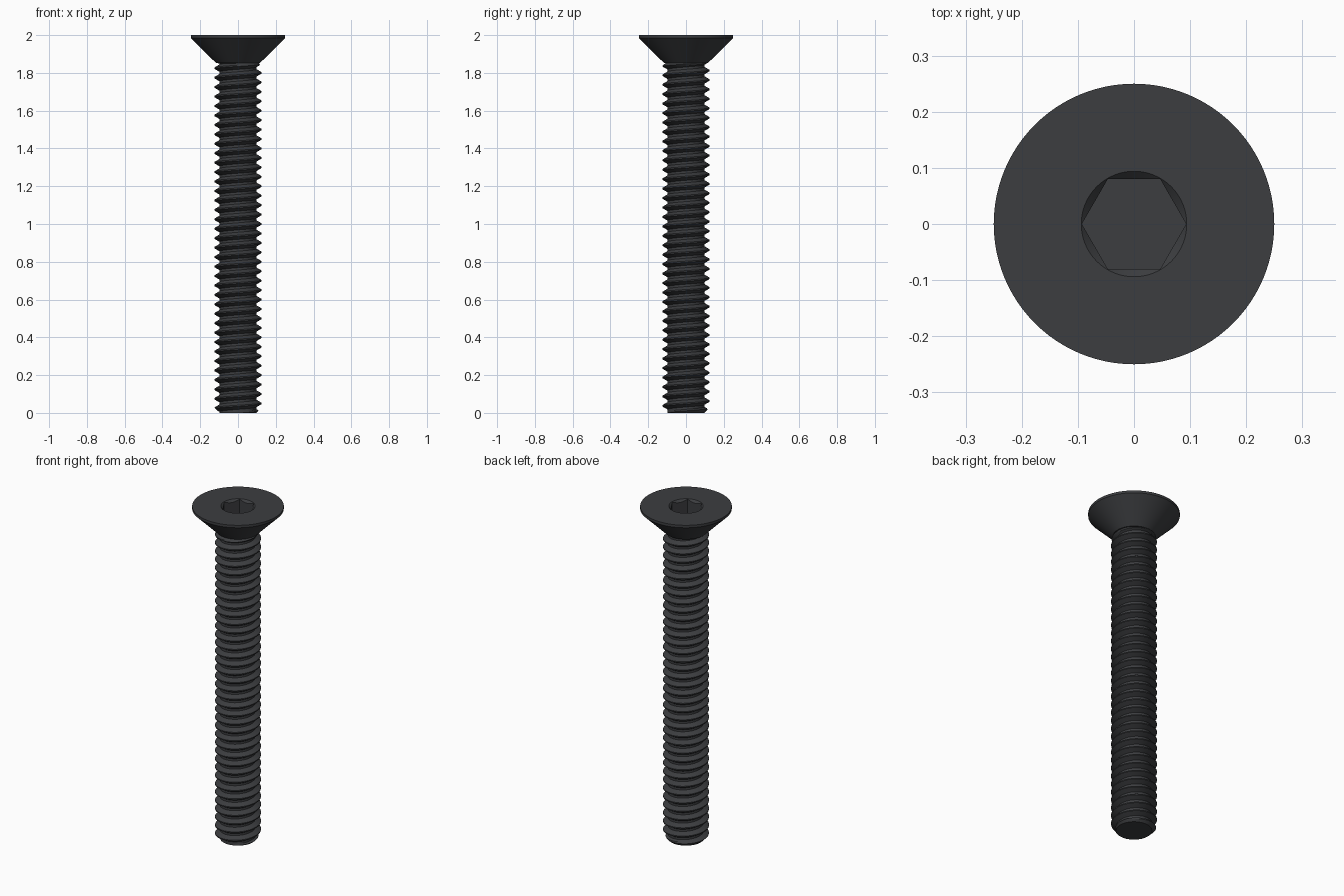
import bpy, bmesh
from math import cos, sin, pi, radians

if "Cube" in bpy.data.objects:
    bpy.data.objects.remove(bpy.data.objects["Cube"])

N = 96                       # sides around the axis (multiple of 6)
PITCH, MAJOR, MINOR = 0.05, 0.125, 0.098
NECK = 1.865                 # height where the thread runs out under the head

black = bpy.data.materials.new("black_steel")
black.diffuse_color = (0.045, 0.047, 0.051, 1)
black.use_nodes = True
black.node_tree.nodes["Principled BSDF"].inputs["Base Color"].default_value = black.diffuse_color


def finish(name, bm):
    bmesh.ops.remove_doubles(bm, verts=bm.verts, dist=1e-5)
    bmesh.ops.holes_fill(bm, edges=[e for e in bm.edges if e.is_boundary], sides=0)
    bmesh.ops.recalc_face_normals(bm, faces=bm.faces)
    mesh = bpy.data.meshes.new(name)
    bm.to_mesh(mesh)
    bm.free()
    mesh.materials.append(black)
    ob = bpy.data.objects.new(name, mesh)
    bpy.context.collection.objects.link(ob)
    bpy.ops.object.select_all(action='DESELECT')
    ob.select_set(True)
    bpy.context.view_layer.objects.active = ob
    bpy.ops.object.shade_smooth_by_angle(angle=radians(25))
    return ob


def skin(bm, rings):
    """Bridge consecutive rows of vertices with quads."""
    for a, b in zip(rings, rings[1:]):
        for i in range(len(a) - 1):
            bm.faces.new((a[i], a[i + 1], b[i + 1], b[i]))


# Threaded shank: a 60 degree profile swept along a right-handed helix
def shank():
    bm = bmesh.new()
    profile = [(-0.0032, MAJOR), (0.0032, MAJOR), (0.011, (MAJOR + MINOR) / 2),
               (0.0188, MINOR), (0.0312, MINOR), (0.039, (MAJOR + MINOR) / 2)]
    rows = []
    for turn in range(-2, 39):
        for dz, r in profile:
            row = []
            for i in range(N + 1):
                a = 2 * pi * i / N
                z = min(max(PITCH * (turn + i / N) + dz, 0), NECK)
                # chamfered tip and run-out at the neck
                rr = min(r, MINOR + z, MINOR + NECK - z)
                row.append(bm.verts.new((rr * cos(a), rr * sin(a), z)))
            rows.append(row)
    skin(bm, rows)
    return finish("threaded_shank", bm)


# Countersunk head with a chamfered hexagonal socket
def head():
    bm = bmesh.new()
    apothem, mouth = 0.0805, 0.094

    def hexagon(a):
        return apothem / cos((a % (pi / 3)) - pi / 6)

    rings = [
        lambda a: (0.10, 1.85),
        lambda a: (0.117, 1.853),
        lambda a: (0.25, 1.985),
        lambda a: (0.25, 2.0),
        lambda a: (mouth, 2.0),
        lambda a: (hexagon(a), 2.0 - (mouth - hexagon(a))),
        lambda a: (hexagon(a), 1.91),
    ]
    rows = []
    for ring in rings:
        row = []
        for i in range(N + 1):
            a = 2 * pi * i / N
            r, z = ring(a)
            row.append(bm.verts.new((r * cos(a), r * sin(a), z)))
        rows.append(row)
    skin(bm, rows)
    return finish("countersunk_head", bm)


shank()
head()
